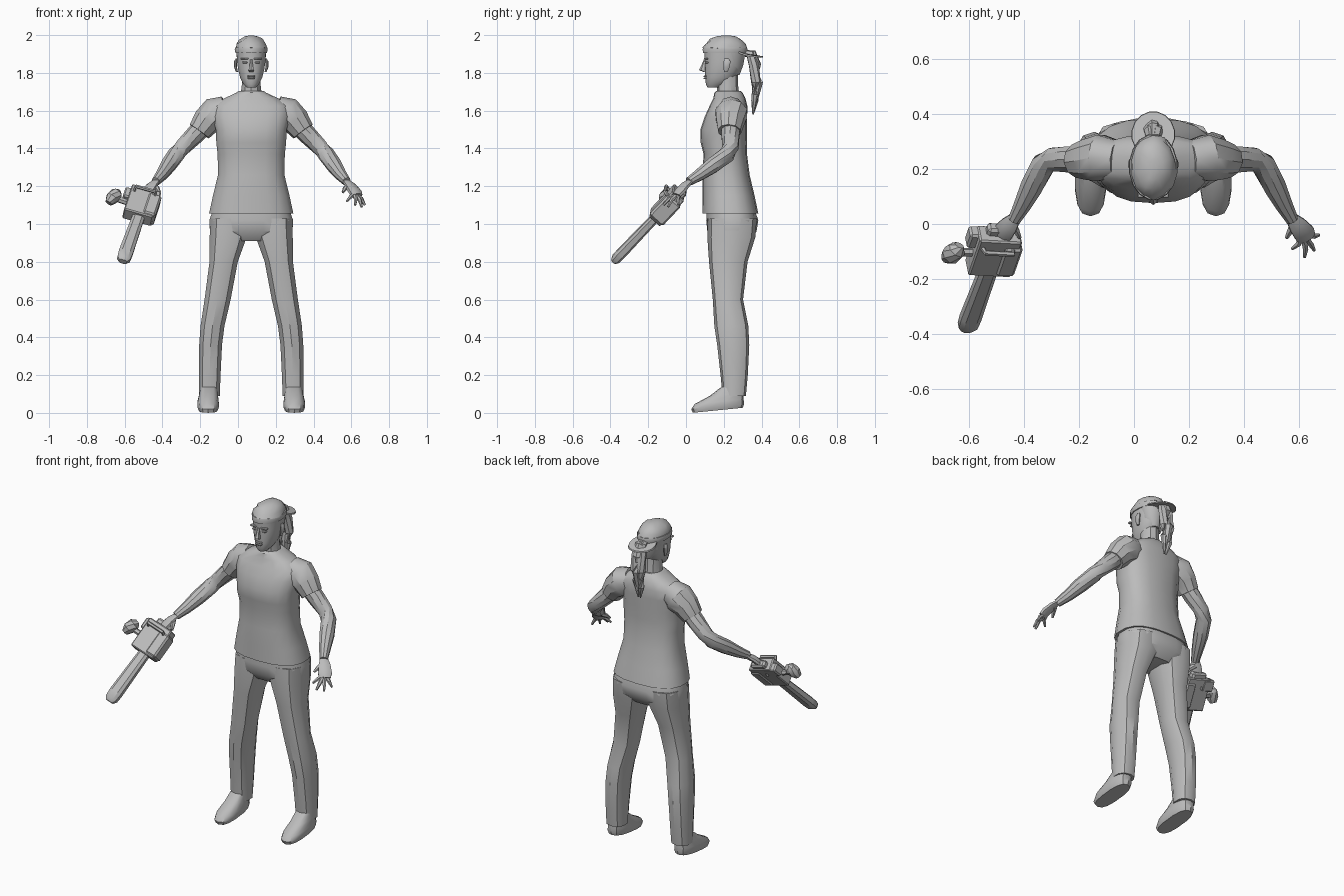
import bpy, bmesh, math, random
from mathutils import Vector, Matrix

if "Cube" in bpy.data.objects:
    bpy.data.objects.remove(bpy.data.objects["Cube"])

MID = 0.07  # x of the body's mirror plane
random.seed(4)

grey = bpy.data.materials.new("plain grey")
grey.use_nodes = True
grey.diffuse_color = (0.5, 0.5, 0.5, 1)
grey.node_tree.nodes["Principled BSDF"].inputs["Base Color"].default_value = grey.diffuse_color


def finish(name, bm, angle=35):
    """Turn a bmesh into a shaded object."""
    bmesh.ops.recalc_face_normals(bm, faces=bm.faces)
    mesh = bpy.data.meshes.new(name)
    bm.to_mesh(mesh)
    bm.free()
    mesh.materials.append(grey)
    obj = bpy.data.objects.new(name, mesh)
    bpy.context.collection.objects.link(obj)
    bpy.ops.object.select_all(action="DESELECT")
    obj.select_set(True)
    bpy.context.view_layer.objects.active = obj
    bpy.ops.object.shade_smooth_by_angle(angle=math.radians(angle))
    return obj


def loft(name, rings, sides=12, power=2.0, side=1, along=False, origin=MID, matrix=None):
    """Skin through rings (x, y, z, rx, ry); level, or square to the path if along."""
    bm = bmesh.new()
    centres = [Vector(r[:3]) for r in rings]
    loops = []
    for i, ring in enumerate(rings):
        turn = Matrix.Identity(3)
        if along:
            path = centres[min(i + 1, len(rings) - 1)] - centres[max(i - 1, 0)]
            turn = path.to_track_quat("Z", "Y").to_matrix()
        loop = []
        for k in range(sides):
            a = math.tau * (k + 0.5) / sides
            c, s = math.cos(a), math.sin(a)
            flat = Vector((math.copysign(abs(c) ** (2 / power), c) * ring[3],
                           math.copysign(abs(s) ** (2 / power), s) * ring[4], 0))
            p = centres[i] + turn @ flat
            p.x = origin + side * p.x
            loop.append(bm.verts.new(matrix @ p if matrix else p))
        loops.append(loop)
    for low, high in zip(loops, loops[1:]):
        for k in range(sides):
            n = (k + 1) % sides
            bm.faces.new((low[k], low[n], high[n], high[k]))
    bm.faces.new(loops[0])
    bm.faces.new(loops[-1])
    return finish(name, bm)


def tube(name, points, radii, squash=1.0, **options):
    """Round limb through points."""
    rings = [(*p, r, r * squash) for p, r in zip(points, radii)]
    return loft(name, rings, along=True, **options)


def box(name, centre, size, matrix=Matrix.Identity(4), bevel=0.0):
    bm = bmesh.new()
    bmesh.ops.create_cube(bm, size=1)
    bmesh.ops.scale(bm, vec=size, verts=bm.verts)
    if bevel:
        bmesh.ops.bevel(bm, geom=bm.edges[:], offset=bevel, segments=1, affect="EDGES")
    bmesh.ops.translate(bm, vec=centre, verts=bm.verts)
    bm.transform(matrix)
    return finish(name, bm)


# Shirt, with fuller bust and flared hem
loft("shirt", [
    (0, .235, 1.055, .226, .148), (0, .225, 1.15, .205, .138), (0, .212, 1.26, .178, .125),
    (0, .208, 1.37, .18, .115), (0, .2, 1.43, .187, .122), (0, .2, 1.5, .19, .124),
    (0, .212, 1.57, .208, .112), (0, .225, 1.625, .205, .1), (0, .23, 1.665, .145, .085),
    (0, .225, 1.695, .08, .075), (0, .225, 1.705, .066, .062)], sides=18, power=2.5)

# Neck
loft("neck", [(0, .225, 1.66, .062, .06), (0, .22, 1.74, .052, .055),
              (0, .215, 1.81, .055, .06)], sides=10)

# Trouser seat
loft("trouser_seat", [(0, .235, 1.09, .2, .125), (0, .245, 1.02, .225, .14),
                      (0, .243, .96, .222, .132), (0, .24, .91, .12, .09)],
     sides=16, power=2.6)

for label, side in (("left", 1), ("right", -1)):
    # Trouser leg
    loft(label + "_trouser_leg", [
        (.112, .245, 1.03, .11, .13), (.122, .24, .93, .102, .127), (.146, .224, .8, .078, .102),
        (.178, .222, .6, .072, .08), (.205, .24, .46, .066, .09), (.215, .25, .36, .063, .085),
        (.22, .255, .2, .06, .072), (.222, .255, .09, .058, .062)],
        sides=10, power=2.4, side=side)

    # Shoe, tipped slightly toward the toe
    shoe = loft(label + "_shoe", [
        (.228, .168, 0, .05, .132), (.228, .168, .02, .058, .14), (.228, .175, .045, .057, .13),
        (.226, .215, .08, .05, .09), (.224, .245, .12, .045, .06)],
        sides=14, power=2.6, side=side)
    for v in shoe.data.vertices:
        v.co.z += (v.co.y - .03) * .1

    # Sleeve and bare arm
    tube(label + "_sleeve", [(.13, .235, 1.61), (.19, .24, 1.585), (.235, .235, 1.545),
                             (.275, .23, 1.49)], [.07, .088, .077, .063],
         sides=10, side=side)
    tube(label + "_arm", [(.24, .235, 1.53), (.3, .235, 1.47), (.365, .235, 1.405),
                          (.4, .215, 1.365), (.44, .14, 1.31), (.475, .07, 1.26),
                          (.505, .015, 1.225)], [.05, .05, .044, .045, .043, .033, .024],
         sides=10, side=side)

    # Hand with fingers and thumb
    tube(label + "_palm", [(.5, .025, 1.23), (.525, -.005, 1.205), (.55, -.035, 1.17),
                           (.56, -.05, 1.15)], [.022, .036, .042, .034],
         squash=.5, sides=8, side=side)
    knuckle = Vector((.545, -.035, 1.165))
    tips = [(.505, -.09, 1.12), (.55, -.12, 1.1), (.585, -.095, 1.09), (.602, -.04, 1.1)]
    for i, tip in enumerate(tips):
        end = Vector(tip)
        start = knuckle.lerp(end, .15)
        bend = start.lerp(end, .5) + Vector((.006, -.006, .006))
        tube(f"{label}_finger_{i + 1}", [start, bend, end], [.012, .011, .006],
             sides=6, side=side)
    tube(label + "_thumb", [(.515, .005, 1.205), (.498, -.025, 1.19), (.485, -.05, 1.168)],
         [.016, .013, .007], sides=6, side=side)

    # Ear, brow, eye
    loft(label + "_ear", [(.076, .21, 1.805, .006, .01), (.083, .215, 1.83, .008, .018),
                          (.084, .217, 1.86, .008, .02), (.079, .215, 1.875, .004, .012)],
         sides=8, side=side)
    box(label + "_brow", (MID + side * .036, .106, 1.875), (.042, .02, .01), bevel=.003)
    box(label + "_eye", (MID + side * .034, .11, 1.855), (.026, .018, .01), bevel=.003)

# Head: narrow chin to temples
loft("head", [
    (0, .145, 1.722, .025, .03), (0, .16, 1.74, .042, .055), (0, .185, 1.775, .06, .082),
    (0, .195, 1.82, .071, .096), (0, .203, 1.86, .077, .103), (0, .203, 1.93, .08, .108)],
    sides=14, power=2.2)

# Nose and lips
loft("nose", [(0, .1, 1.806, .013, .01), (0, .09, 1.815, .017, .021),
              (0, .095, 1.84, .01, .014), (0, .104, 1.872, .007, .009)], sides=6)
for name, z in (("lower_lip", 1.771), ("upper_lip", 1.782)):
    box(name, (MID, .104, z), (.042, .022, .009), bevel=.003)

# Cap: band, crown and backward peak
loft("cap_band", [(0, .205, 1.905, .085, .118), (0, .207, 1.925, .089, .121),
                  (0, .207, 1.935, .086, .118)], sides=16)
crown = loft("cap_crown", [
    (0, .207, 1.93, .085, .117), (0, .21, 1.955, .079, .107), (0, .212, 1.978, .062, .085),
    (0, .213, 1.993, .036, .052), (0, .213, 1.998, .012, .02)], sides=14)
for v in crown.data.vertices:
    if v.co.z < 1.985:
        v.co += Vector([random.uniform(-.005, .005) for axis in range(3)])
peak = loft("cap_peak", [(0, .325, 1.908, .08, .085), (0, .325, 1.916, .078, .083)], sides=16)
for v in peak.data.vertices:
    v.co.z -= (v.co.y - .3) * .25 + (v.co.x - MID) ** 2 * 2

# Hair at the nape, and the ponytail strands
loft("nape_hair", [(0, .25, 1.79, .03, .035), (0, .245, 1.84, .066, .06),
                   (0, .235, 1.915, .079, .084)], sides=12)
for i, offset in enumerate((-.018, .018, 0)):
    back = .012 if offset == 0 else 0
    tube(f"ponytail_strand_{i + 1}", [
        (offset * .3, .3, 1.905), (offset * .6, .34 + back, 1.9), (offset, .36 + back, 1.84),
        (offset * 1.2, .37 + back, 1.75), (offset, .365, 1.67 + offset),
        (offset * .4, .355, 1.58 + back * 2)], [.018, .024, .027, .026, .02, .004], sides=7)

# Chainsaw frame: x across, y toward the broad face, z back along the bar
along = Vector((.235, .67, .704)).normalized()
across = Vector((.95, -.05, -.27)).normalized()
face = along.cross(across)
if face.y > 0:
    face.negate()
saw = Matrix.Translation((-.51, -.1, 1.1)) @ Matrix((across, face, along)).transposed().to_4x4()

box("saw_body", (0, 0, 0), (.16, .08, .19), saw, .006)
box("saw_side_cover", (.055, .0, -.01), (.07, .095, .15), saw, .01)
box("saw_engine_block", (-.07, -.015, .055), (.08, .055, .07), saw, .008)
box("saw_rear_grip", (.0, -.01, .105), (.1, .045, .04), saw, .01)
loft("saw_bar", [
    (0, 0, -.425, .022, .016), (0, 0, -.405, .037, .026), (0, 0, -.36, .04, .028),
    (.004, 0, -.08, .034, .024)], sides=8, power=3, origin=0, matrix=saw)

# Pull knob and front handle loop
tube("saw_pull_knob", [(-.17, .0, -.05), (-.16, .01, -.02), (-.145, .015, .015),
                       (-.14, .01, .035)], [.02, .036, .034, .018],
     sides=8, origin=0, matrix=saw)
tube("saw_knob_stem", [(-.15, .005, -.01), (-.07, 0, -.01)], [.016, .016],
     sides=6, origin=0, matrix=saw)
tube("saw_front_handle", [(-.06, .03, .05), (-.055, .065, .06), (.05, .065, .06), (.055, .03, .05)],
     [.01] * 4, sides=6, origin=0, matrix=saw)
